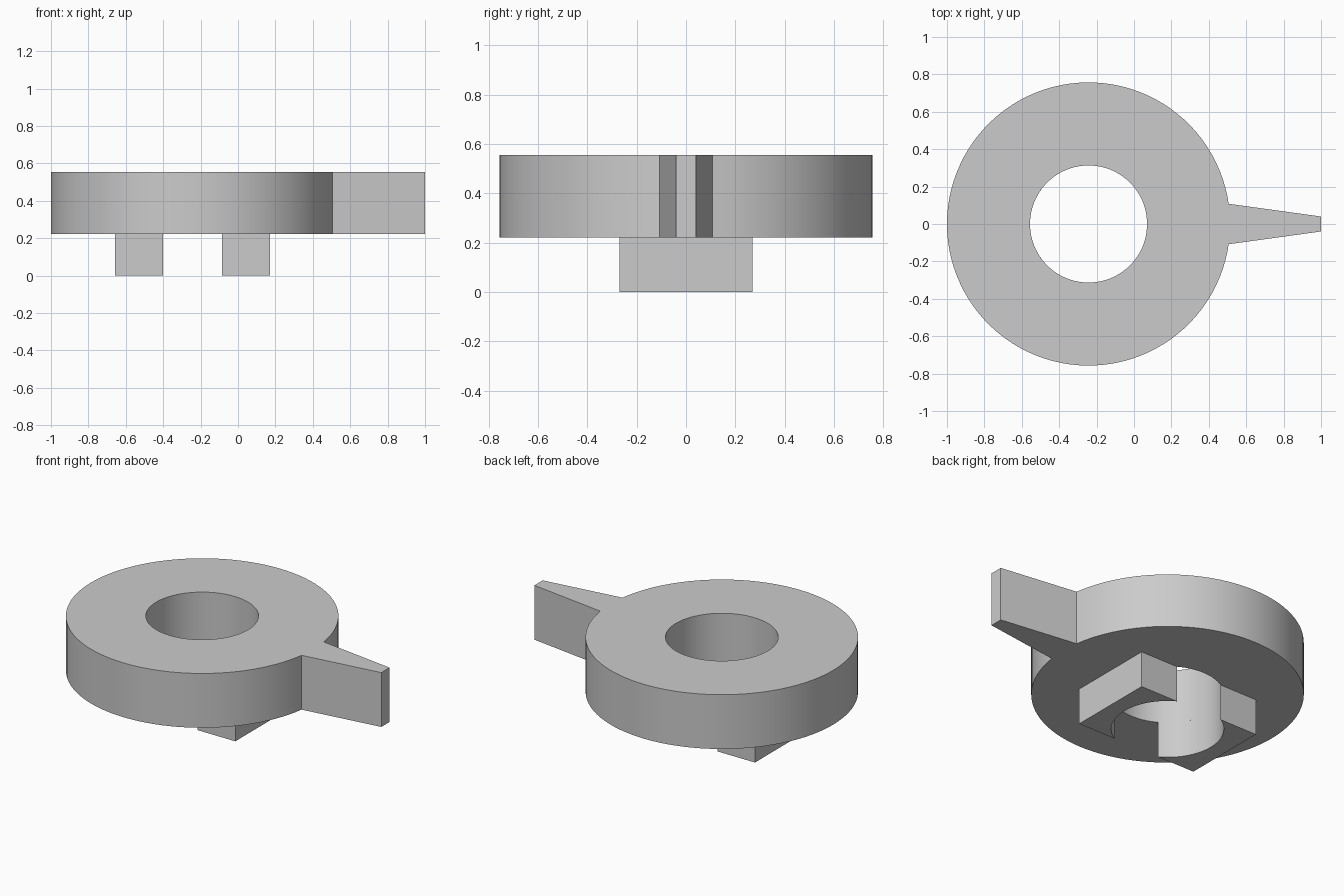
import bpy
import bmesh
from math import sin, cos, pi, asin, radians

cube = bpy.data.objects.get("Cube")
if cube:
    bpy.data.objects.remove(cube)

CX = -0.243              # ring centre
R_OUT, R_IN = 0.757, 0.313
Z_RING, Z_TOP = 0.222, 0.555
ROOT, TIP = 0.108, 0.04  # pointer half widths
LEG_X, LEG_Y = 0.414, 0.27

grey = bpy.data.materials.new("plain grey")
grey.use_nodes = True
color = (0.6, 0.6, 0.6, 1)
grey.diffuse_color = color
grey.node_tree.nodes["Principled BSDF"].inputs["Base Color"].default_value = color


def polar(r, a):
    return (CX + r * cos(a), r * sin(a))


def extrude_tiles(name, tiles, z0, z1):
    """Closed solid from counter-clockwise 2D tiles that share corners."""
    bm = bmesh.new()
    cache = {}

    def vert(p, z):
        key = (round(p[0], 5), round(p[1], 5), z)
        if key not in cache:
            cache[key] = bm.verts.new(key)
        return cache[key]

    edges = {(vert(a, z0), vert(b, z0)): (a, b)
             for t in tiles for a, b in zip(t, t[1:] + t[:1])}
    for t in tiles:
        bm.faces.new([vert(p, z1) for p in t])
        bm.faces.new([vert(p, z0) for p in reversed(t)])
    # walls only along the outer and inner outlines
    for (va, vb), (a, b) in edges.items():
        if (vb, va) not in edges:
            bm.faces.new([va, vb, vert(b, z1), vert(a, z1)])
    mesh = bpy.data.meshes.new(name)
    bm.to_mesh(mesh)
    bm.free()
    mesh.materials.append(grey)
    obj = bpy.data.objects.new(name, mesh)
    bpy.context.collection.objects.link(obj)
    bpy.ops.object.select_all(action='DESELECT')
    obj.select_set(True)
    bpy.context.view_layer.objects.active = obj
    bpy.ops.object.shade_smooth_by_angle(angle=radians(20))
    return obj


# Ring with tapered pointer, one continuous body
N = 96
a0 = asin(ROOT / R_OUT)
angles = [a0 + (2 * pi - 2 * a0) * i / N for i in range(N + 1)]
tiles = [[polar(R_IN, a), polar(R_OUT, a), polar(R_OUT, b), polar(R_IN, b)]
         for a, b in zip(angles, angles[1:])]
upper, lower = polar(R_OUT, a0), polar(R_OUT, -a0)
hub = [polar(R_IN, a0 * k / 3) for k in (-3, -1, 1, 3)]
tiles.append([lower, upper] + hub[::-1])
tiles.append([lower, (1, -TIP), (1, TIP), upper])
extrude_tiles("ring_with_pointer", tiles, Z_RING, Z_TOP)

# Two feet under the ring, hollowed on the inside to follow the hole
M = 32
half = asin(LEG_Y / R_IN)
arc = [polar(R_IN, -half + 2 * half * i / M) for i in range(M + 1)]
face_x = CX + LEG_X
right = [[p, (face_x, p[1]), (face_x, q[1]), q] for p, q in zip(arc, arc[1:])]
left = [[(2 * CX - x, -y) for x, y in t] for t in right]
extrude_tiles("left_foot", right, 0, Z_RING)
extrude_tiles("right_foot", left, 0, Z_RING)
